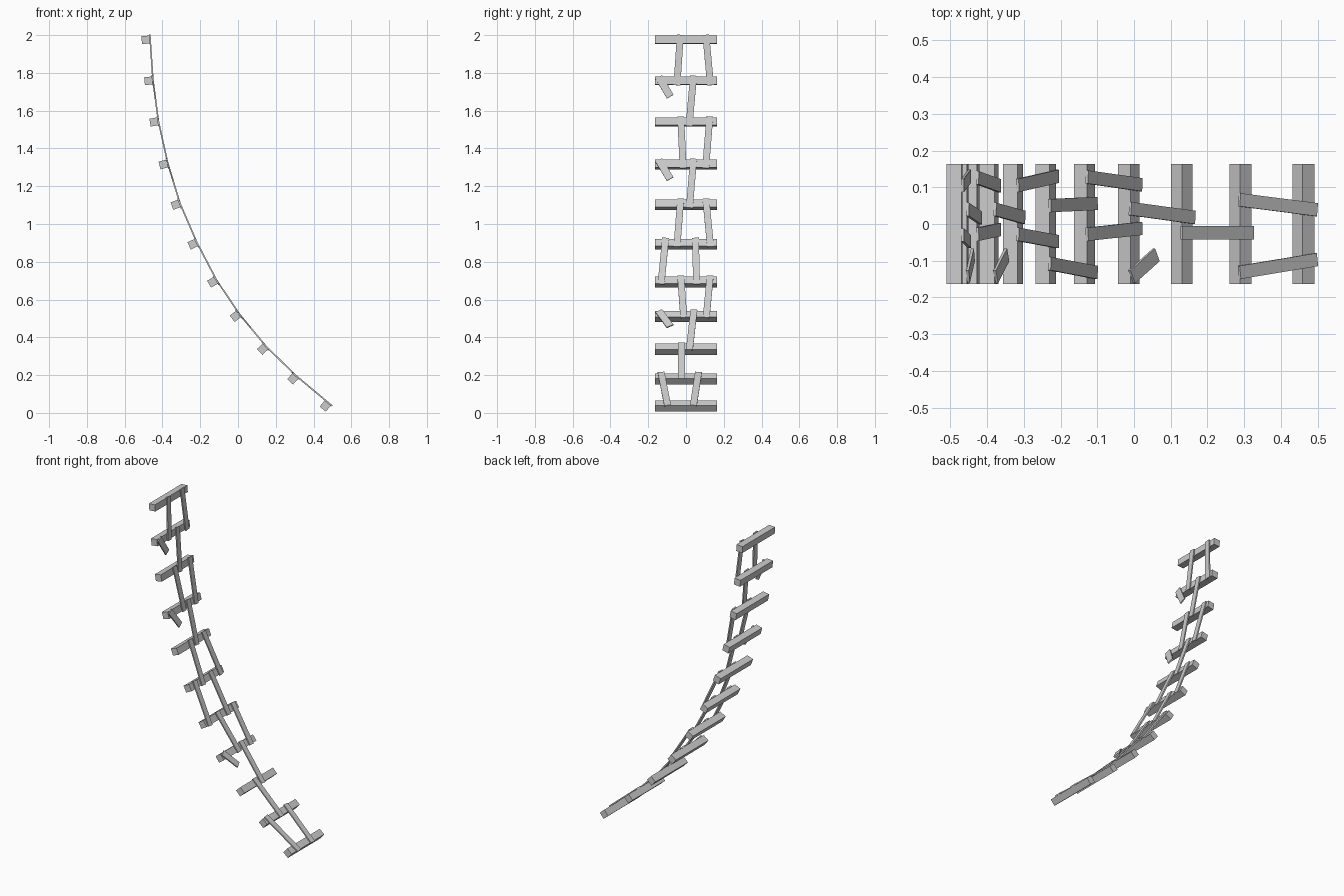
import bpy
from mathutils import Vector, Matrix

if "Cube" in bpy.data.objects:
    bpy.data.objects.remove(bpy.data.objects["Cube"])

# Rung centres (x, z), top to bottom along the hanging curve
C = [(-0.489, 1.975), (-0.474, 1.758), (-0.445, 1.54), (-0.395, 1.315),
     (-0.33, 1.102), (-0.24, 0.893), (-0.135, 0.692), (-0.014, 0.511),
     (0.13, 0.337), (0.29, 0.18), (0.462, 0.036)]
C = [Vector((x, 0, z)) for x, z in C]
N = len(C)
RUNG_W, RUNG_D, SLAT_W, SLAT_T = 0.326, 0.042, 0.036, 0.008
Y = Vector((0, 1, 0))


def box(name, centre, along, normal, length, width, thick):
    """Box with its length along one axis and its thickness along normal."""
    a = along.normalized()
    w = normal.cross(a).normalized()
    n = a.cross(w)
    bpy.ops.mesh.primitive_cube_add(size=1)
    ob = bpy.context.object
    ob.name = name
    m = Matrix((a * length, w * width, n * thick)).transposed()
    ob.data.transform(Matrix.Translation(centre) @ m.to_4x4())
    return ob


# Rungs turned to follow the curve
faces = []
for i, c in enumerate(C):
    t = (C[min(i + 1, N - 1)] - C[max(i - 1, 0)]).normalized()
    n = Vector((-t.z, 0, t.x))
    box(f"rung_{i + 1}", c, Y, n, RUNG_W, 0.042, RUNG_D)
    faces.append(c + n * (RUNG_D / 2 + SLAT_T / 2 - 0.001))

# Long slats: upper rung index, y at top, y at bottom
SLATS = [(0, -0.03, -0.048), (0, 0.105, 0.13), (1, 0.04, 0.016),
         (2, -0.028, -0.015), (2, 0.126, 0.104), (3, 0.04, 0.018),
         (4, -0.028, -0.048), (4, 0.105, 0.13), (5, -0.108, -0.132),
         (5, 0.05, 0.056), (6, -0.028, -0.012), (6, 0.128, 0.107),
         (7, 0.042, 0.018), (8, -0.024, -0.024), (9, -0.132, -0.097),
         (9, 0.066, 0.039)]
for k, (i, y0, y1) in enumerate(SLATS):
    d = (faces[i + 1] - faces[i]).normalized()
    n = Vector((-d.z, 0, d.x))
    p = faces[i] - d * 0.025 + Y * y0
    q = faces[i + 1] + d * 0.026 + Y * y1
    box(f"slat_{k + 1}", (p + q) / 2, q - p, n, (q - p).length, SLAT_W, SLAT_T)

# Broken short slats
for i in (1, 3, 7):
    d = (faces[i + 1] - faces[i]).normalized()
    n = Vector((-d.z, 0, d.x))
    p = faces[i] - d * 0.018 - Y * 0.144
    q = faces[i] + d * 0.087 - Y * 0.084
    box(f"broken_slat_{i + 1}", (p + q) / 2, q - p, n, (q - p).length, 0.04, SLAT_T)
